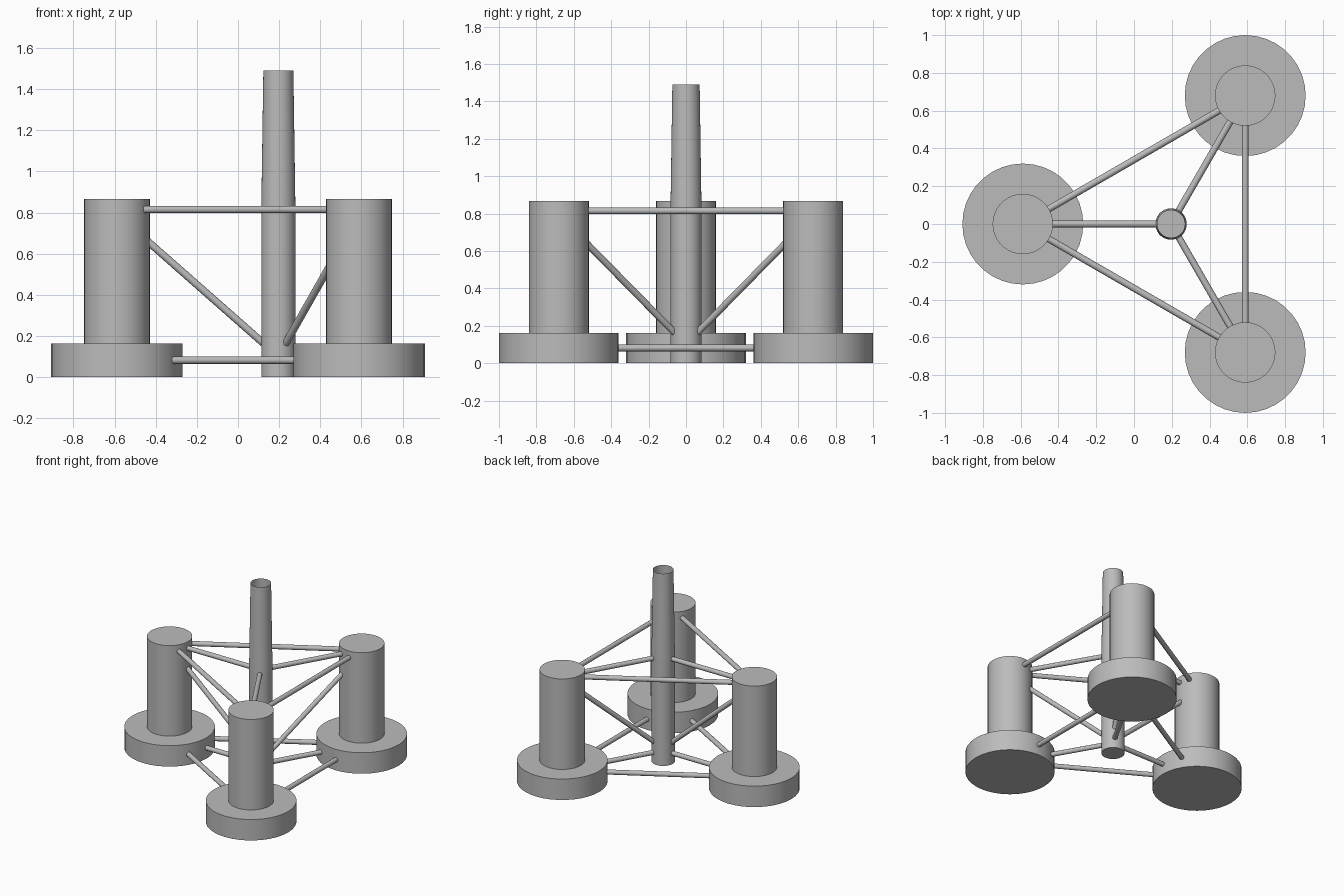
import bpy, math
from mathutils import Vector

cube = bpy.data.objects.get("Cube")
if cube:
    bpy.data.objects.remove(cube, do_unlink=True)

steel = bpy.data.materials.new("grey steel")
steel.use_nodes = True
GREY = (0.5, 0.5, 0.5, 1)
steel.diffuse_color = GREY
steel.node_tree.nodes["Principled BSDF"].inputs["Base Color"].default_value = GREY

SPACING = 0.785                       # centre column to outer columns
CENTRE = Vector((SPACING / 4, 0, 0))
PONTOON_R, COLUMN_R, HUB_R, BRACE_R = 0.32, 0.16, 0.083, 0.018
UP = Vector((0, 0, 1))


def finish(name):
    ob = bpy.context.object
    ob.name = ob.data.name = name
    ob.data.materials.append(steel)
    bpy.ops.object.shade_smooth_by_angle(angle=math.radians(35))
    return ob


def tube(name, base, z0, z1, r0, r1=None, fill='NGON'):
    """Upright cylinder or cone between two heights."""
    bpy.ops.mesh.primitive_cone_add(
        vertices=36, radius1=r0, radius2=r0 if r1 is None else r1, depth=z1 - z0,
        end_fill_type=fill, location=base + UP * (z0 + z1) / 2)
    return finish(name)


def brace(name, a, b):
    """Round strut between two points."""
    d = b - a
    bpy.ops.mesh.primitive_cylinder_add(
        vertices=16, radius=BRACE_R, depth=d.length, location=(a + b) / 2,
        rotation=d.to_track_quat('Z', 'Y').to_euler())
    return finish(name)


# Centre column and the open, tapering tower base on it
tube("centre_column", CENTRE, 0, 0.82, HUB_R)
tube("tower_base", CENTRE, 0.82, 1.49, HUB_R, 0.073, 'NOTHING')

# Three outer columns on wide pontoons
directions = [Vector((math.cos(a), math.sin(a), 0))
              for a in (math.pi, -math.pi / 3, math.pi / 3)]
for side, d in zip(("right", "front", "back"), directions):
    foot = CENTRE + d * SPACING
    tube(side + "_pontoon", foot, 0, 0.163, PONTOON_R)
    tube(side + "_column", foot, 0.163, 0.867, COLUMN_R)

    # Spokes to the centre column
    hub = CENTRE + d * (HUB_R - 0.01)
    inner = foot - d * (COLUMN_R - 0.01)
    brace(side + "_upper_spoke", hub + UP * 0.815, inner + UP * 0.815)
    brace(side + "_lower_spoke", hub + UP * 0.082,
          foot - d * (PONTOON_R - 0.01) + UP * 0.082)
    brace(side + "_diagonal", hub + UP * 0.165, inner + UP * 0.66)

# Horizontal braces around the triangle
for i, d in enumerate(directions):
    a = CENTRE + d * SPACING
    b = CENTRE + directions[(i + 1) % 3] * SPACING
    along = (b - a).normalized()
    for level, z, r in (("upper", 0.815, COLUMN_R), ("lower", 0.082, PONTOON_R)):
        inset = along * (r - 0.01)
        brace(f"{level}_ring_brace_{i + 1}", a + inset + UP * z, b - inset + UP * z)
